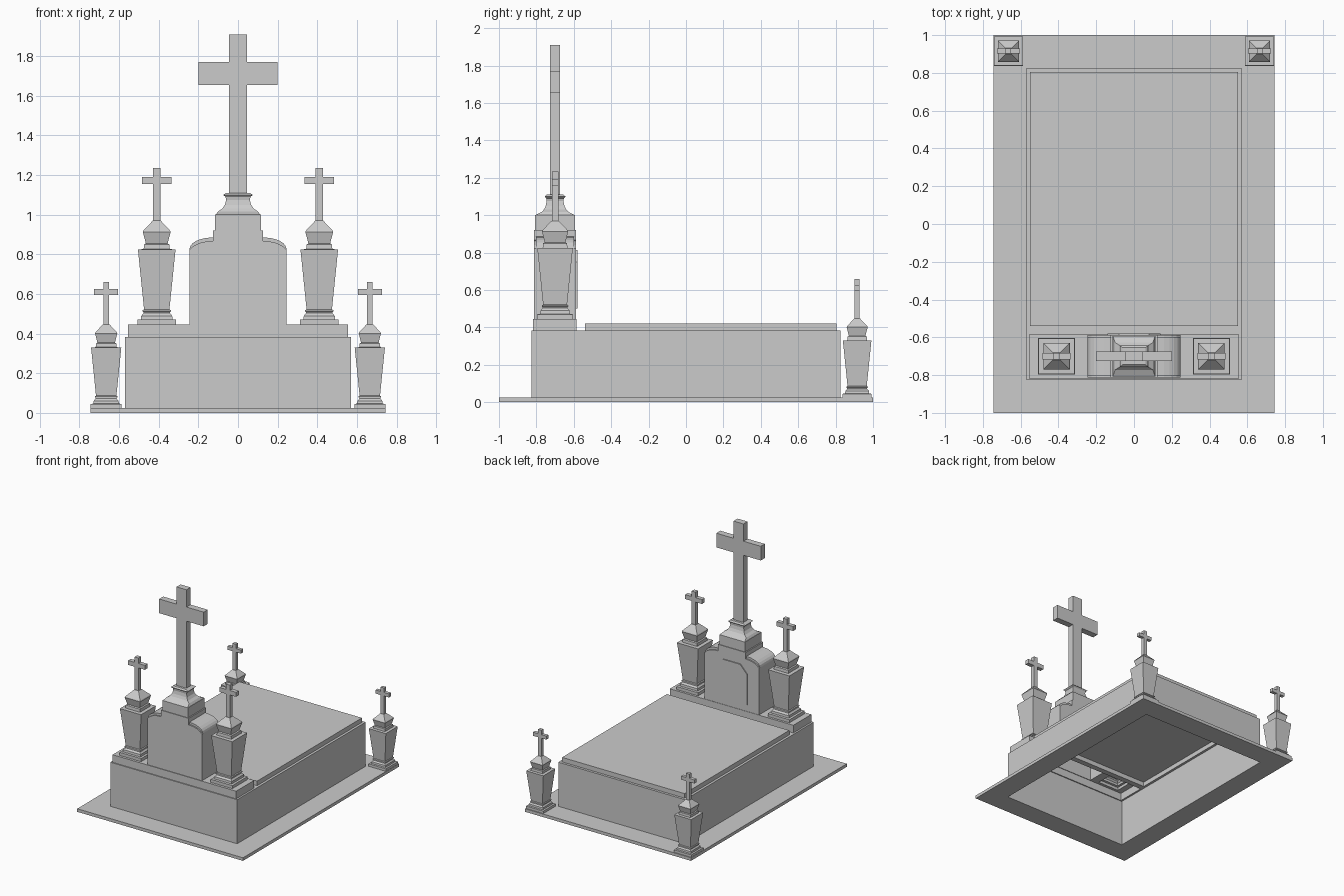
import bpy, bmesh, math

if "Cube" in bpy.data.objects:
    bpy.data.objects.remove(bpy.data.objects["Cube"])


def make(name, faces):
    """Object from a list of coordinate polygons, welded into one shell."""
    bm = bmesh.new()
    for f in faces:
        bm.faces.new([bm.verts.new(p) for p in f])
    bmesh.ops.remove_doubles(bm, verts=bm.verts, dist=1e-5)
    bmesh.ops.recalc_face_normals(bm, faces=bm.faces)
    me = bpy.data.meshes.new(name)
    bm.to_mesh(me)
    bm.free()
    ob = bpy.data.objects.new(name, me)
    bpy.context.collection.objects.link(ob)
    return ob


def sheet(outer, holes, z):
    """Flat rectangle (x0, x1, y0, y1) with rectangular holes."""
    rects = [outer] + holes
    xs = sorted({v for r in rects for v in r[:2]})
    ys = sorted({v for r in rects for v in r[2:]})
    out = []
    for a, b in zip(xs, xs[1:]):
        for c, d in zip(ys, ys[1:]):
            mx, my = (a + b) / 2, (c + d) / 2
            if not any(h[0] < mx < h[1] and h[2] < my < h[3] for h in holes):
                out.append([(a, c, z), (b, c, z), (b, d, z), (a, d, z)])
    return out


def walls(r, z0, z1):
    c = [(r[0], r[2]), (r[1], r[2]), (r[1], r[3]), (r[0], r[3])]
    return [[(*c[i], z0), (*c[(i + 1) % 4], z0), (*c[(i + 1) % 4], z1), (*c[i], z1)]
            for i in range(4)]


def loft(cx, cy, rings):
    """Stack of rectangles (half x, half y, z), open below, capped on top."""
    loops = [[(cx + sx * hx, cy + sy * hy, z) for sx, sy in ((-1, -1), (1, -1), (1, 1), (-1, 1))]
             for hx, hy, z in rings]
    out = [[a[i], a[(i + 1) % 4], b[(i + 1) % 4], b[i]]
           for a, b in zip(loops, loops[1:]) for i in range(4)]
    return out + [loops[-1]]


def prism(half, cx, y0, y1, open_bottom=False):
    """Mirror a right-hand (x, z) outline and extrude it along y."""
    pts = half + [(-x, z) for x, z in reversed(half)]
    pts = [(cx + x, z) for x, z in pts]
    n = len(pts)
    out = [[(x, y, z) for x, z in pts] for y in (y0, y1)]
    for i in range(n - open_bottom):
        (a, b), (c, d) = pts[i], pts[(i + 1) % n]
        out.append([(a, y0, b), (c, y0, d), (c, y1, d), (a, y1, b)])
    return out


def cross(cx, cy, hy, shaft, arm, z0, za, zb, z1):
    half = [(shaft, z0), (shaft, za), (arm, za), (arm, zb), (shaft, zb), (shaft, z1)]
    return prism(half, cx, cy - hy, cy + hy)


HY = -0.70
PLATE = (-0.745, 0.745, -1, 1)
TOMB = (-0.57, 0.57, -0.825, 0.825)
LID = (-0.55, 0.55, -0.54, 0.805)
BASE = (-0.555, 0.555, -0.817, -0.585)

# Ground plate, a frame open in the middle
make("ground_plate", walls(PLATE, 0, 0.025) + sheet(PLATE, [TOMB], 0)
     + sheet(PLATE, [TOMB], 0.025) + walls(TOMB, 0, 0.025))

# Hollow tomb with ledge, and raised lid
make("tomb_walls", walls(TOMB, 0.025, 0.383) + sheet(TOMB, [LID, BASE], 0.383))
make("tomb_lid", walls(LID, 0.383, 0.42) + sheet(LID, [], 0.42))

# Headstone base, open below the stone and pillars
holes = [(-0.245, 0.245, HY - 0.112, HY + 0.112)]
holes += [(s * 0.41 - 0.095, s * 0.41 + 0.095, HY - 0.095, HY + 0.095) for s in (-1, 1)]
make("headstone_base", walls(BASE, 0.383, 0.445) + sheet(BASE, holes, 0.445))

# Headstone with curved shoulders
make("headstone", prism([(0.245, 0.445), (0.245, 0.822), (0.225, 0.842), (0.195, 0.857),
                         (0.16, 0.865), (0.125, 0.867), (0.125, 0.92)],
                        0, HY - 0.112, HY + 0.112, True))
arc = [(0.13 + 0.115 * math.cos(t), 0.825 + 0.06 * math.sin(t))
       for t in [math.radians(15 * i) for i in range(7)]]
make("shoulder_moulding", prism([(0.245, 0.815)] + arc, 0, HY - 0.102, HY + 0.102))
make("headstone_panel", prism([(0.14, 0.5), (0.14, 0.75), (0.08, 0.815)],
                              0, HY + 0.11, HY + 0.12))

# Pedestal and main cross
make("pedestal_block", loft(0, HY, [(0.115, 0.107, 0.92), (0.115, 0.107, 1.0)]))
make("cross_pedestal", loft(0, HY, [
    (0.112, 0.107, 1.0), (0.1, 0.072, 1.017), (0.08, 0.06, 1.03), (0.066, 0.05, 1.05),
    (0.06, 0.045, 1.075), (0.063, 0.047, 1.09), (0.075, 0.056, 1.1), (0.06, 0.045, 1.11)]))
make("main_cross", cross(0, HY, 0.026, 0.045, 0.2, 1.1, 1.655, 1.77, 1.91))

# Four square urn pillars with small crosses: (half width, height)
URN = [(0.097, 0), (0.097, 0.025), (0.08, 0.027), (0.078, 0.045), (0.066, 0.058),
       (0.066, 0.064), (0.071, 0.066), (0.071, 0.073), (0.064, 0.077), (0.095, 0.38),
       (0.066, 0.381), (0.064, 0.405), (0.055, 0.41), (0.07, 0.468), (0.067, 0.475),
       (0.02, 0.525)]
for label, px, py, pz, k in (("head", 0.41, HY, 0.445, 1), ("foot", 0.665, 0.915, 0.025, 0.804)):
    for side, s in (("left", -1), ("right", 1)):
        make(f"{label}_pillar_{side}",
             loft(s * px, py, [(w * k, w * k, pz + h * k) for w, h in URN]))
        make(f"{label}_pillar_cross_{side}",
             cross(s * px, py, 0.017 * k, 0.018 * k, 0.075 * k,
                   *(pz + h * k for h in (0.515, 0.71, 0.746, 0.79))))
